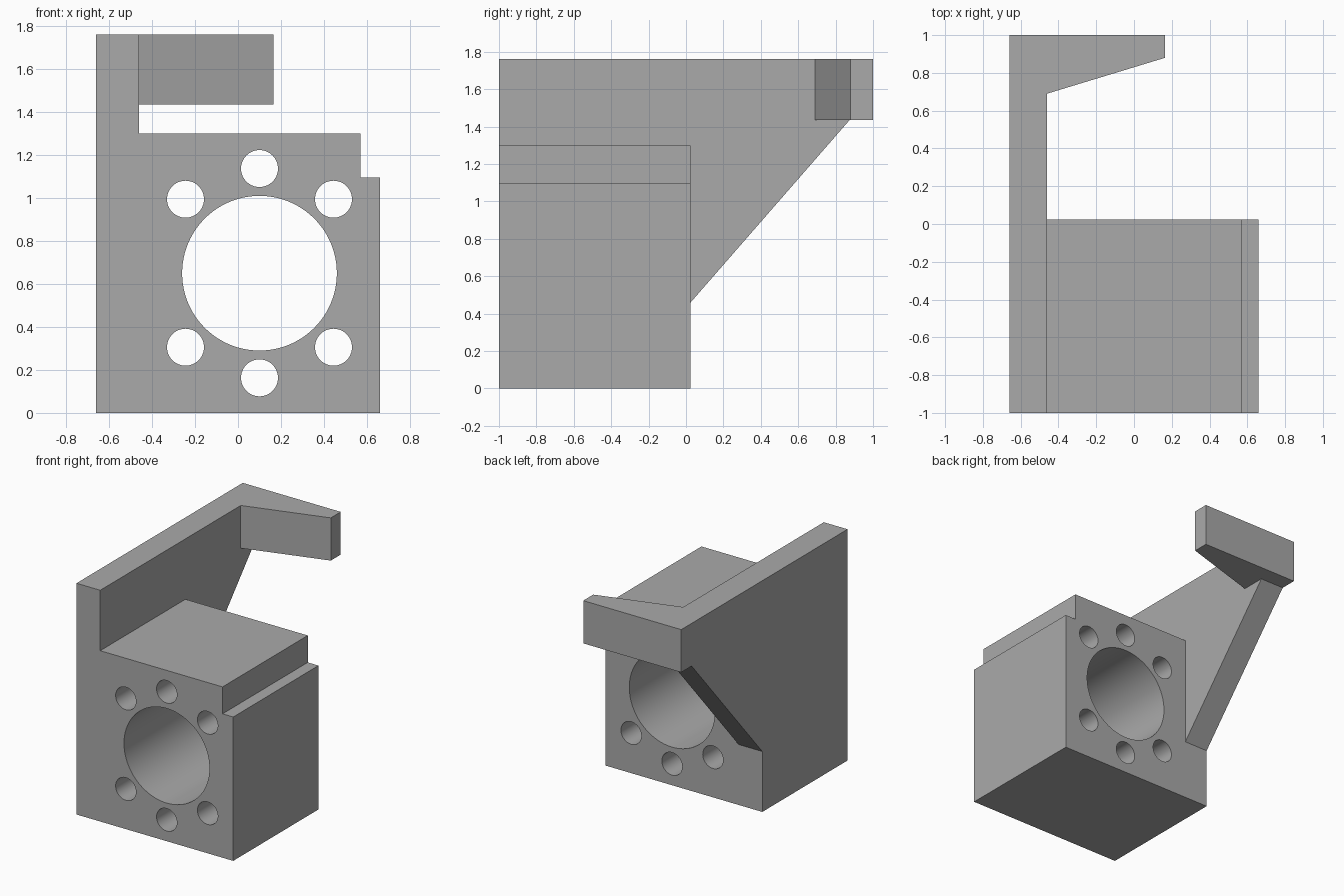
import bpy, bmesh, math
from mathutils import Vector

cube = bpy.data.objects.get("Cube")
if cube:
    bpy.data.objects.remove(cube, do_unlink=True)

grey = bpy.data.materials.new("plain_grey")
grey.use_nodes = True
colour = (0.40, 0.40, 0.40, 1)
grey.diffuse_color = colour
grey.node_tree.nodes["Principled BSDF"].inputs["Base Color"].default_value = colour


def prism(name, points, axis, start, end):
    """Extrude a 2D profile along an axis (0 = x, 1 = y, 2 = z)."""
    def place(p):
        v = list(p)
        v.insert(axis, start)
        return Vector(v)
    bm = bmesh.new()
    face = bm.faces.new([bm.verts.new(place(p)) for p in points])
    out = bmesh.ops.extrude_face_region(bm, geom=[face])
    offset = Vector((0, 0, 0))
    offset[axis] = end - start
    bmesh.ops.translate(bm, vec=offset,
                        verts=[g for g in out["geom"] if isinstance(g, bmesh.types.BMVert)])
    bmesh.ops.recalc_face_normals(bm, faces=bm.faces)
    mesh = bpy.data.meshes.new(name)
    bm.to_mesh(mesh)
    bm.free()
    mesh.materials.append(grey)
    obj = bpy.data.objects.new(name, mesh)
    bpy.context.collection.objects.link(obj)
    return obj


def circle(cx, cz, r, n):
    return [(cx + r * math.cos(math.tau * i / n), cz + r * math.sin(math.tau * i / n))
            for i in range(n)]


left, wall, right = -0.66, -0.46, 0.66
front, mid, back = -1.0, 0.025, 1.0
top, arm_z = 1.76, 1.435

# Stepped block with the front half of the upright wall
body = prism("bored_block", [(left, 0), (right, 0), (right, 1.095), (0.57, 1.095),
                             (0.57, 1.3), (wall, 1.3), (wall, top), (left, top)],
             1, front, mid)

# Sloped rear half of the wall
prism("wall_bracket", [(mid, 0.46), (0.875, arm_z), (back, arm_z), (back, top), (mid, top)],
      0, left, wall)

# Tapered arm across the back
prism("tapered_arm", [(wall, 0.69), (0.165, 0.88), (0.165, back), (wall, back)],
      2, arm_z, top)

# Main bore and ring of bolt holes
cx, cz, ring = 0.1, 0.65, 0.487
cutters = [prism("bore_cutter", circle(cx, cz, 0.36, 96), 1, front - 0.1, mid + 0.1)]
for degrees in (45, 90, 135, 225, 270, 315):
    a = math.radians(degrees)
    cutters.append(prism("bolt_hole_cutter",
                         circle(cx + ring * math.cos(a), cz + ring * math.sin(a), 0.086, 48),
                         1, front - 0.1, mid + 0.1))

bpy.context.view_layer.objects.active = body
body.select_set(True)
for cutter in cutters:
    cut = body.modifiers.new("hole", "BOOLEAN")
    cut.operation = "DIFFERENCE"
    cut.solver = "EXACT"
    cut.object = cutter
    bpy.ops.object.modifier_apply(modifier=cut.name)
for cutter in cutters:
    bpy.data.objects.remove(cutter, do_unlink=True)
bpy.ops.object.shade_smooth_by_angle(angle=math.radians(30))
